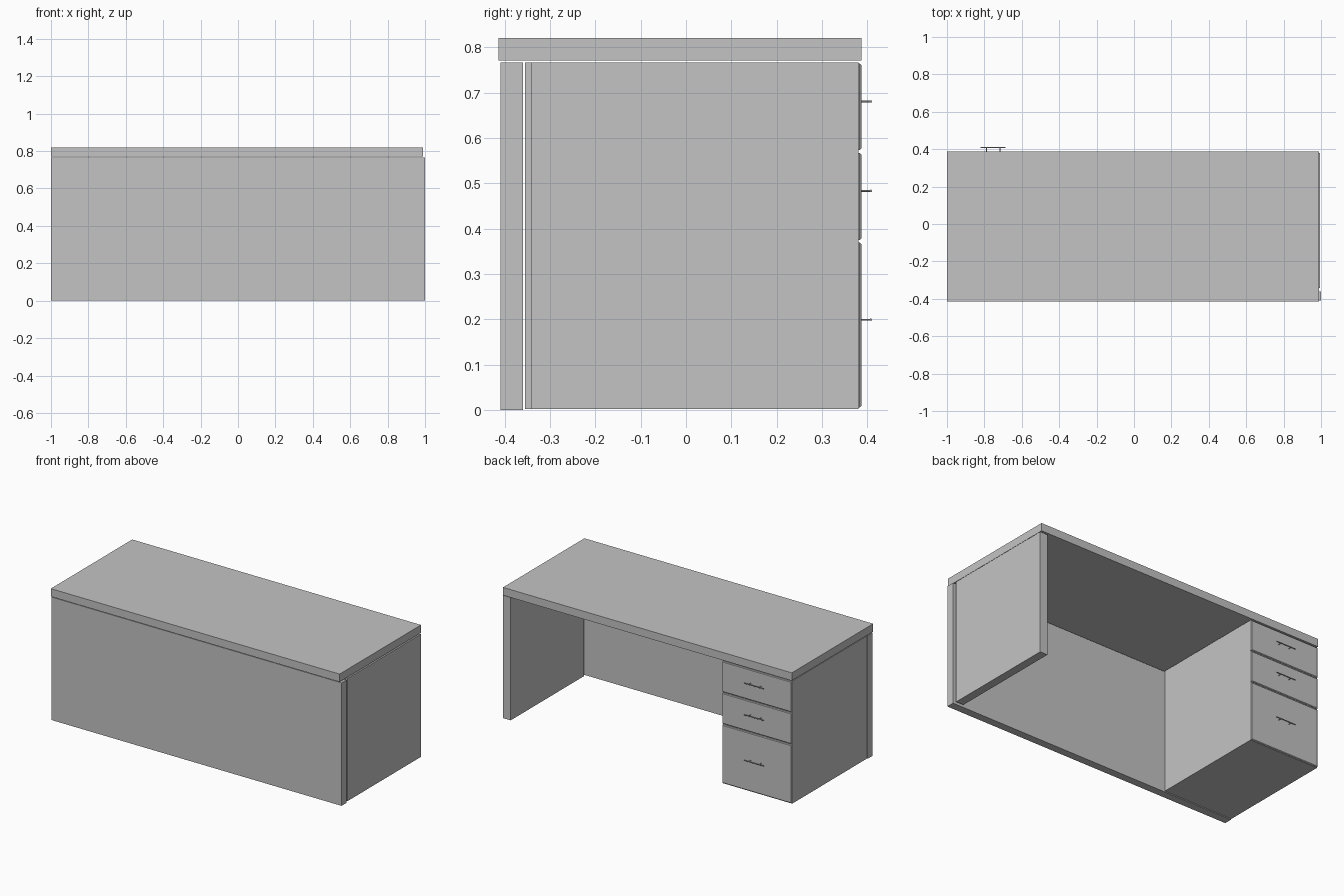
import bpy, bmesh
from mathutils import Matrix, Vector

if "Cube" in bpy.data.objects:
    bpy.data.objects.remove(bpy.data.objects["Cube"], do_unlink=True)

GREY = (0.55, 0.55, 0.55, 1)
grey = bpy.data.materials.new("plain grey")
grey.use_nodes = True
grey.diffuse_color = GREY
grey.node_tree.nodes["Principled BSDF"].inputs["Base Color"].default_value = GREY


def finish(bm, name):
    mesh = bpy.data.meshes.new(name)
    bm.to_mesh(mesh)
    bm.free()
    mesh.materials.append(grey)
    obj = bpy.data.objects.new(name, mesh)
    bpy.context.collection.objects.link(obj)
    return obj


def box(name, x, y, z, chamfer=0):
    """Box from (min, max) pairs; chamfer softens the edges of the +y face."""
    bm = bmesh.new()
    low, high = Vector((x[0], y[0], z[0])), Vector((x[1], y[1], z[1]))
    place = Matrix.Translation((low + high) / 2) @ Matrix.Diagonal((*(high - low), 1))
    bmesh.ops.create_cube(bm, size=1, matrix=place)
    if chamfer:
        face = max(bm.faces, key=lambda f: f.calc_center_median().y)
        bmesh.ops.bevel(bm, geom=list(face.edges), offset=chamfer,
                        segments=1, affect='EDGES')
    return finish(bm, name)


def add_rod(bm, start, end, radius):
    start, end = Vector(start), Vector(end)
    axis = end - start
    place = Matrix.Translation((start + end) / 2) @ axis.to_track_quat('Z', 'Y').to_matrix().to_4x4()
    bmesh.ops.create_cone(bm, cap_ends=True, segments=12, radius1=radius,
                          radius2=radius, depth=axis.length, matrix=place)


def handle(name, x, y, z):
    """Round bar on two posts."""
    bm = bmesh.new()
    bar_y = y + 0.021
    add_rod(bm, (x - 0.067, bar_y, z), (x + 0.067, bar_y, z), 0.0027)
    for side in (-1, 1):
        post = x + side * 0.036
        add_rod(bm, (post, y - 0.001, z), (post, bar_y, z), 0.002)
    obj = finish(bm, name)
    obj.data.shade_smooth()
    obj.data.set_sharp_from_angle(angle=0.6)


# Desk top, front panel and leg panel
UNDER = 0.766
BACK = 0.38
box("desk_top", (-1, 0.99), (-0.414, 0.387), (0.771, 0.82))
box("modesty_panel", (-1, 1), (-0.409, -0.36), (0, UNDER))
box("leg_panel", (0.942, 0.994), (-0.341, BACK), (0.002, UNDER))

# Drawer cabinet
CABINET = (-0.998, -0.52)
box("drawer_cabinet", CABINET, (-0.355, BACK), (0.002, UNDER))

# Drawer fronts with handles: name, bottom, top, handle height
for label, low, high, grip in (("lower", 0.005, 0.369, 0.199),
                               ("middle", 0.375, 0.567, 0.483),
                               ("upper", 0.573, 0.764, 0.68)):
    box(label + "_drawer_front", CABINET, (BACK, 0.387), (low, high), 0.004)
    handle(label + "_drawer_handle", -0.753, 0.387, grip)
